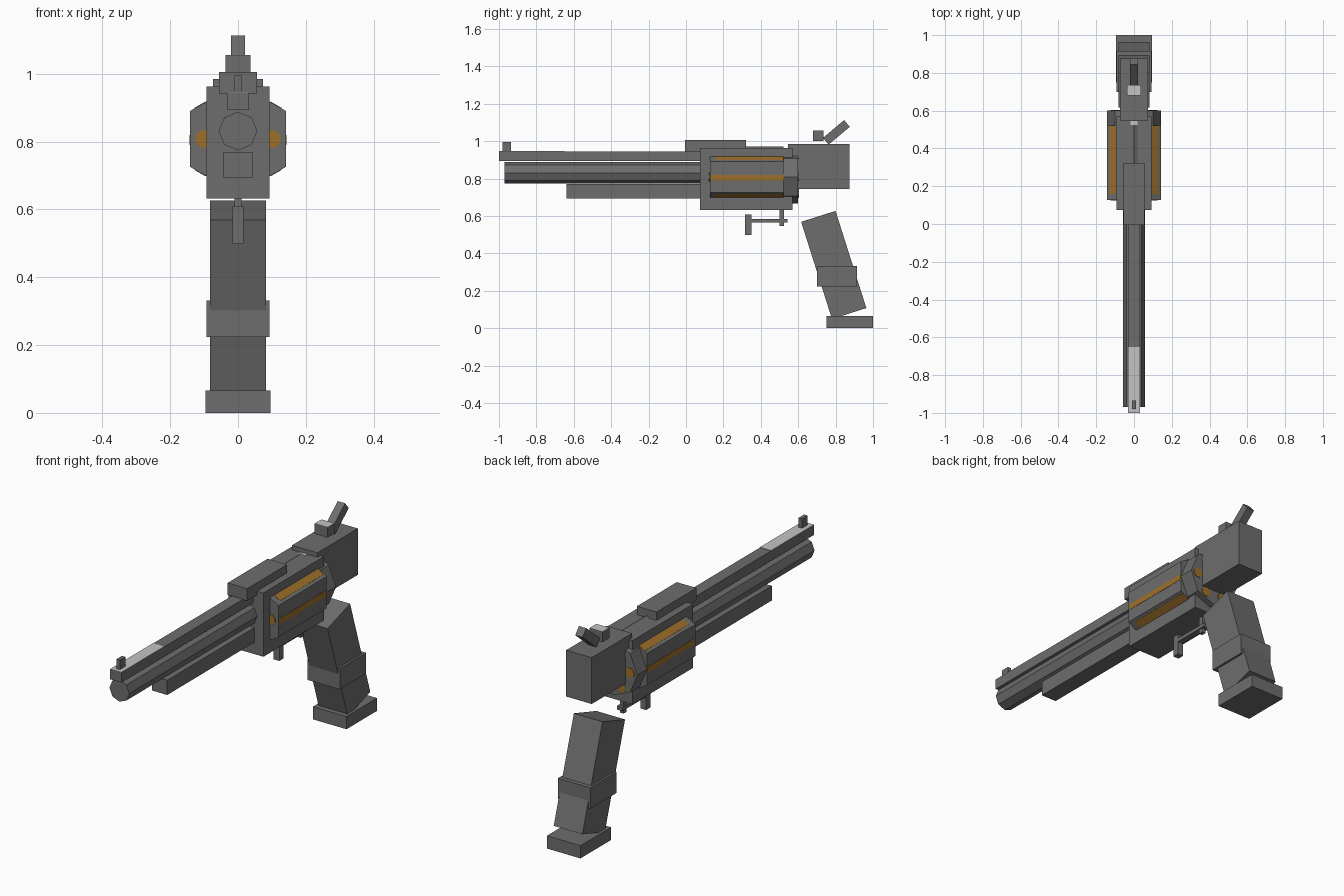
import bpy, bmesh, math
from mathutils import Matrix

cube = bpy.data.objects.get("Cube")
if cube:
    bpy.data.objects.remove(cube, do_unlink=True)


def material(name, rgb):
    m = bpy.data.materials.new(name)
    m.use_nodes = True
    m.diffuse_color = (*rgb, 1)
    m.node_tree.nodes["Principled BSDF"].inputs["Base Color"].default_value = (*rgb, 1)
    return m


steel = material("gunmetal_grey", (0.155, 0.155, 0.155))
brass = material("brass", (0.34, 0.16, 0.022))
bright = material("bright_steel", (0.55, 0.55, 0.55))


def finish(name, bm, mat):
    bmesh.ops.recalc_face_normals(bm, faces=bm.faces)
    mesh = bpy.data.meshes.new(name)
    bm.to_mesh(mesh)
    bm.free()
    mesh.materials.append(mat)
    obj = bpy.data.objects.new(name, mesh)
    bpy.context.collection.objects.link(obj)
    return obj


def block(name, center, size, mat=steel, axis='X', angle=0):
    """Box, optionally turned about one axis."""
    bm = bmesh.new()
    bmesh.ops.create_cube(bm, size=1)
    m = (Matrix.Translation(center) @ Matrix.Rotation(math.radians(angle), 4, axis)
         @ Matrix.Diagonal((*size, 1)))
    bmesh.ops.transform(bm, matrix=m, verts=bm.verts)
    return finish(name, bm, mat)


def span(name, half_x, y0, y1, z0, z1, mat=steel):
    """Box centred on x, given by its extents."""
    return block(name, (0, (y0 + y1) / 2, (z0 + z1) / 2), (2 * half_x, y1 - y0, z1 - z0), mat)


def prism(name, sides, radius, x, z, y0, y1, phase=0, mat=steel):
    """Regular prism running along y."""
    bm = bmesh.new()
    angles = [math.radians(phase) + math.tau * i / sides for i in range(sides)]
    rings = [[bm.verts.new((x + radius * math.cos(a), y, z + radius * math.sin(a)))
              for a in angles] for y in (y0, y1)]
    for ring in rings:
        bm.faces.new(ring)
    for i in range(sides):
        j = (i + 1) % sides
        bm.faces.new((rings[0][i], rings[0][j], rings[1][j], rings[1][i]))
    return finish(name, bm, mat)


# Barrel group
prism("barrel", 8, 0.057, 0, 0.831, -0.97, 0.09)
span("barrel_rib", 0.032, -1.0, 0.09, 0.893, 0.944)
span("rib_highlight", 0.032, -1.0, -0.65, 0.944, 0.946, bright)
span("front_sight", 0.01, -0.98, -0.935, 0.944, 0.995)
span("barrel_lug", 0.043, -0.64, 0.09, 0.694, 0.77)

# Frame
span("frame", 0.093, 0.075, 0.57, 0.632, 0.962)
span("frame_notch", 0.018, 0.523, 0.546, 0.962, 0.964, bright)
span("top_cover", 0.056, -0.005, 0.322, 0.942, 1.005)
span("rear_housing", 0.073, 0.545, 0.875, 0.745, 0.985)

# Cylinder with brass cartridges and stripes
axis_z = 0.808
prism("cylinder", 6, 0.164, 0, axis_z, 0.127, 0.522, 30)
prism("cylinder_rear", 8, 0.142, 0, axis_z, 0.522, 0.6)
for i in range(6):
    a = math.radians(60 * i)
    prism("cartridge", 8, 0.027, 0.1 * math.cos(a), axis_z + 0.1 * math.sin(a),
          0.124, 0.603, 22.5, brass)
for sx in (-1, 1):
    block("side_stripe", (sx * 0.142, 0.328, axis_z - 0.003), (0.003, 0.386, 0.03), brass)
    for sz in (-1, 1):
        block("slope_stripe", (sx * 0.1115, 0.34, axis_z + sz * 0.0996),
              (0.038, 0.36, 0.003), brass, 'Y', 30 * sx * sz)

# Rear sight and hammer
span("rear_sight", 0.037, 0.68, 0.735, 1.002, 1.054)
span("rear_sight_top", 0.037, 0.68, 0.735, 1.054, 1.056, bright)
block("hammer", (0, 0.804, 1.047), (0.042, 0.148, 0.047), steel, 'X', 40)

# Trigger group
span("trigger_guard_front", 0.016, 0.315, 0.35, 0.498, 0.608)
span("trigger_guard_bar", 0.016, 0.345, 0.543, 0.566, 0.585)
span("trigger", 0.01, 0.5, 0.525, 0.545, 0.636)

# Grip
block("grip", (0, 0.79, 0.338), (0.164, 0.193, 0.545), steel, 'X', 17.6)
span("grip_collar", 0.093, 0.7, 0.915, 0.224, 0.332)
span("grip_base", 0.096, 0.75, 1.0, 0.0, 0.066)
